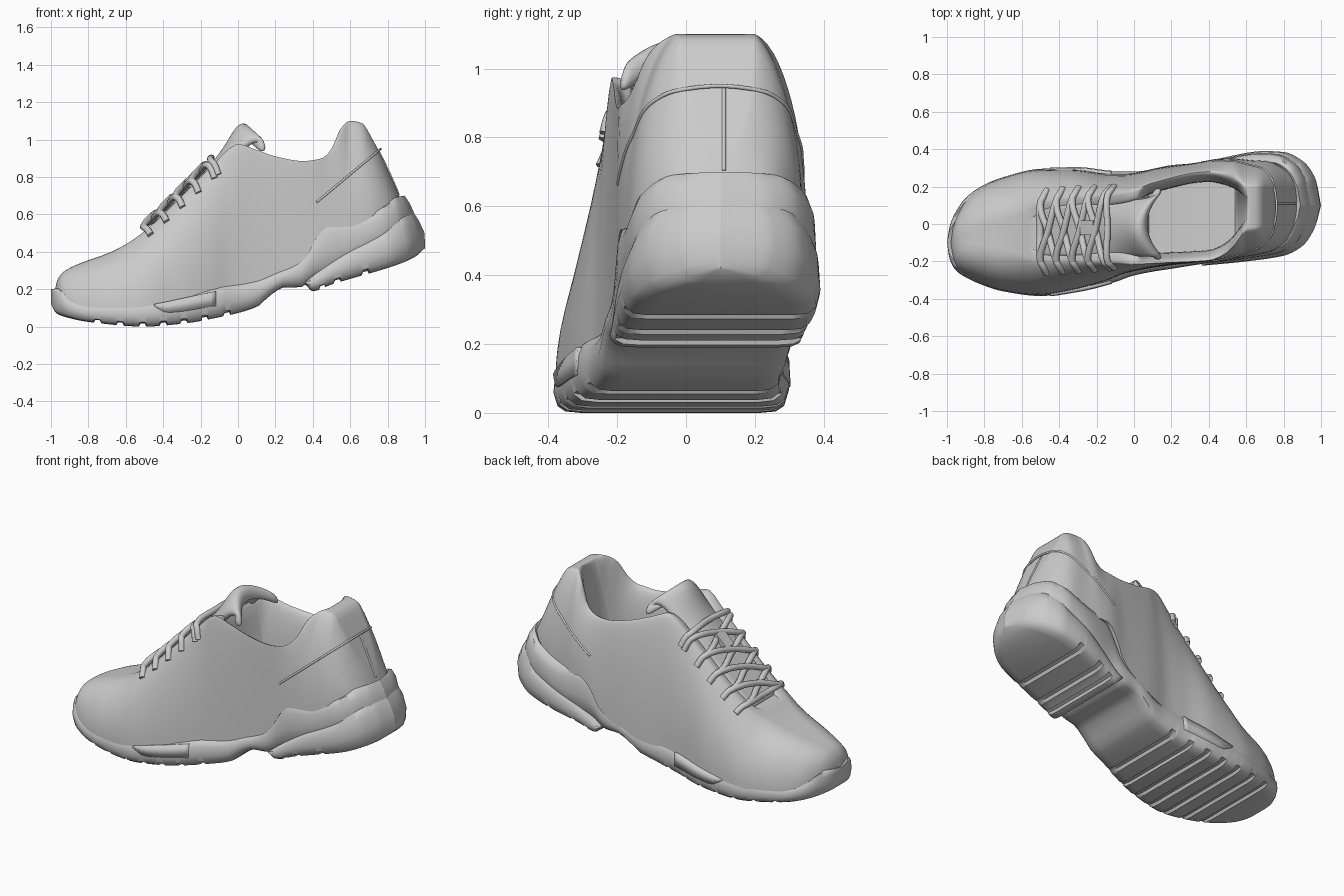
import bpy, bmesh, math
from mathutils import Vector

if "Cube" in bpy.data.objects:
    bpy.data.objects.remove(bpy.data.objects["Cube"])


def curve(*pts):
    """Monotone cubic interpolation through (x, value) points."""
    xs, ys = [p[0] for p in pts], [p[1] for p in pts]
    d = [(ys[i+1]-ys[i])/(xs[i+1]-xs[i]) for i in range(len(xs)-1)]
    m = [d[0]] + [0 if a*b <= 0 else 2*a*b/(a+b) for a, b in zip(d, d[1:])] + [d[-1]]

    def f(x):
        x = min(max(x, xs[0]), xs[-1])
        i = max(k for k in range(len(d)) if xs[k] <= x)
        h = xs[i+1]-xs[i]
        t = (x-xs[i])/h
        return (ys[i]*(1+2*t)*(1-t)**2 + h*m[i]*t*(1-t)**2
                + ys[i+1]*t*t*(3-2*t) + h*m[i+1]*t*t*(t-1))
    return f


def make(name, verts, faces, angle=40):
    bm = bmesh.new()
    vs = [bm.verts.new(v) for v in verts]
    for f in faces:
        bm.faces.new([vs[i] for i in f])
    bmesh.ops.remove_doubles(bm, verts=bm.verts, dist=0.0004)
    bmesh.ops.recalc_face_normals(bm, faces=bm.faces)
    me = bpy.data.meshes.new(name)
    bm.to_mesh(me)
    bm.free()
    me.shade_smooth()
    me.set_sharp_from_angle(angle=math.radians(angle))
    ob = bpy.data.objects.new(name, me)
    bpy.context.collection.objects.link(ob)
    return ob


def grid_faces(rows, cols, wrap=False):
    return [(r*cols+c, r*cols+(c+1) % cols, (r+1)*cols+(c+1) % cols, (r+1)*cols+c)
            for r in range(rows-1) for c in range(cols if wrap else cols-1)]


def loft(name, rings, angle=40):
    n = len(rings[0])
    faces = grid_faces(len(rings), n, True)
    faces += [tuple(range(n)), tuple(range((len(rings)-1)*n, len(rings)*n))]
    return make(name, [p for r in rings for p in r], faces, angle)


def tube(name, pts, radius):
    cu = bpy.data.curves.new(name, 'CURVE')
    cu.dimensions = '3D'
    cu.bevel_depth, cu.bevel_resolution, cu.resolution_u = radius, 3, 8
    cu.use_fill_caps = True
    sp = cu.splines.new('BEZIER')
    sp.bezier_points.add(len(pts)-1)
    for b, p in zip(sp.bezier_points, pts):
        b.co = p
        b.handle_left_type = b.handle_right_type = 'AUTO'
    ob = bpy.data.objects.new(name, cu)
    bpy.context.collection.objects.link(ob)


def stations(a, b, n, extra=()):
    xs = [(a+b)/2-(b-a)/2*math.cos(math.pi*i/n) for i in range(n+1)]
    return sorted(xs+list(extra))


# plan outline of the sole
plan_l = curve((-1, -.1), (-.985, -.19), (-.95, -.25), (-.9, -.285), (-.8, -.33), (-.7, -.36),
               (-.5, -.385), (-.3, -.36), (-.1, -.31), (0, -.275), (.2, -.24), (.6, -.2),
               (.8, -.17), (.9, -.12), (.97, -.02), (1, .1))
plan_r = curve((-1, -.1), (-.985, -.01), (-.95, .07), (-.9, .14), (-.8, .21), (-.7, .25),
               (-.5, .295), (-.3, .3), (-.1, .28), (0, .28), (.2, .315), (.4, .34), (.7, .39),
               (.8, .385), (.9, .34), (.97, .25), (1, .1))


def plan(x, scale=1.0):
    l, r = plan_l(x), plan_r(x)
    c, h = (l+r)/2, (r-l)/2*scale
    return c-h, c+h


# sole cross-section: inset from the side, height fraction; last two form the hidden trough
SIDE = [(.08, 0), (.035, .03), (.012, .14), (0, .42), (.004, .75), (.02, .94), (.045, 1),
        (.065, .9), (.11, .65)]


def sole(name, a, b, bottom, top, outline, grooves, lean):
    edges = [g+e for g in grooves for e in (-.02, -.012, .012, .02)]
    rings = []
    for x in stations(a, b, 90, edges):
        cut = .016 if any(abs(x-g) < .0125 for g in grooves) else 0
        (l, r), zb, zt = outline(x), bottom(x), top(x)
        k = min(1, (r-l)/.3)
        flat = min(1, (b-x)/.2, (x-a)/.1)
        back = max(0, (x-.4)/(b-.4))**3*lean
        right, left = [], []
        for n, (i, f) in enumerate(SIDE):
            f = 1-(1-f)*flat if n > 6 else f
            z = zb+(zt-zb)*f+(cut if n < 2 else cut*.3 if n == 2 else 0)
            xx = x-back*max(0, (f-.3)/.7)**1.6
            right.append(Vector((xx, r-i*k, z)))
            left.append(Vector((xx, l+i*k, z)))
        rings.append(right+left[::-1])
    loft(name, rings, 45)


# midsole with forefoot tread
mid_top = curve((-1, .2), (-.96, .205), (-.9, .155), (-.8, .125), (-.6, .13), (-.3, .165),
                (-.1, .215), (.1, .25), (.2, .29), (.3, .34), (.37, .41), (.41, .5), (.48, .57),
                (.6, .575), (.8, .65), (.88, .69), (.95, .7))
mid_bot = curve((-1, .12), (-.97, .07), (-.9, .045), (-.8, .025), (-.5, 0), (-.3, .015),
                (-.1, .05), (.1, .105), (.17, .165), (.25, .21), (.33, .21), (.4, .25),
                (.6, .33), (.95, .52))


def mid_plan(x):
    return plan(x+.05*max(0, (x-.3)/.65), .96 if x > .41 else 1-.04*max(0, (x-.2)/.21))


sole('midsole', -1, .95, mid_bot, mid_top, mid_plan,
     [-.75, -.63, -.51, -.4, -.29, -.18, -.06], .06)

# heel pod with tread
pod_bot = curve((.36, .225), (.4, .19), (.5, .225), (.6, .255), (.85, .33), (.95, .375), (1, .42))
pod_top = curve((.36, .24), (.42, .29), (.6, .41), (.8, .51), (.93, .6), (1, .62))
sole('heel_pod', .36, 1, pod_bot, pod_top, plan, [.45, .53, .68], .07)

# raised wedge panels on both forefoot sidewalls
for s, tag in ((0, 'outer'), (1, 'inner')):
    lo = curve((-.45, .11), (-.38, .075), (-.12, .11))
    hi = curve((-.45, .118), (-.12, .19))
    pts = []
    for i in range(13):
        x = -.45+.33*i/12
        y = plan(x)[s]
        inward = 1 if s == 0 else -1
        pts += [(x, y+inward*.008, lo(x)), (x, y+inward*.012, hi(x))]
    ob = make('sole_wedge_'+tag, pts, grid_faces(13, 2))
    so = ob.modifiers.new('thickness', 'SOLIDIFY')
    so.thickness, so.offset = .024, 0

# upper: rim height, rim edges, opening and inner floor
rim_z = curve((-.98, .19), (-.965, .25), (-.93, .295), (-.8, .355), (-.7, .39), (-.6, .44),
              (-.5, .51), (-.4, .6), (-.3, .7), (-.2, .8), (-.1, .9), (-.05, .95), (0, .975),
              (.1, .945), (.2, .91), (.35, .885), (.45, .9), (.5, .95), (.55, 1.06), (.6, 1.1),
              (.66, 1.09), (.72, 1.0), (.8, .84), (.85, .73), (.89, .62))
rim_l = curve((-.98, -.1), (-.8, -.12), (-.6, -.17), (-.5, -.2), (-.3, -.2), (-.1, -.205),
              (0, -.215), (.1, -.21), (.4, -.195), (.5, -.15), (.56, -.08), (.6, -.03),
              (.66, -.02), (.75, .0), (.89, .1))
rim_r = curve((-.98, -.1), (-.8, 0), (-.6, .06), (-.5, .11), (-.3, .14), (-.1, .16), (0, .18),
              (.1, .22), (.4, .28), (.5, .26), (.56, .23), (.6, .2), (.66, .2), (.75, .19),
              (.89, .11))
opening = curve((-.98, 0), (.02, 0), (.08, 1), (.54, 1), (.61, 0), (.89, 0))
throat = curve((-.98, 0), (-.54, 0), (-.49, .03), (0, .03), (.05, 0), (.89, 0))
floor = curve((-.98, .6), (.1, .6), (.3, .65), (.5, .68), (.89, .7))
slope = curve((-.98, .85), (-.75, .95), (-.5, 1.3), (.89, 1.4))
trim_r = curve((-.98, 0), (.4, 0), (.65, .035), (.8, .03), (.89, 0))
fit = curve((-.98, .99), (-.6, .985), (0, .96), (.89, .95))


def base_z(x):
    return mid_top(x)-.04 if x > -.9 else min(mid_top(x)-.04, rim_z(x)-.02)


def wall(x, s, a):
    """Point on the outer wall: angle 0 at the sole, 90 at the rim."""
    a = math.radians(a)
    yb = plan((x+.98)/1.87*2-1, fit(x))[s]-s*trim_r(x)
    yt = (rim_l, rim_r)[s](x)
    z0 = min(base_z(x), rim_z(x)-.01)
    return Vector((x, yt+(yb-yt)*max(0, math.cos(a))**slope(x), z0+(rim_z(x)-z0)*math.sin(a)))


def upper_ring(x):
    b = opening(x)
    zt = rim_z(x)
    zf = (zt-throat(x))*(1-b)+floor(x)*b
    half = []
    for s in (0, 1):
        side = [wall(x, s, 90*i/14) for i in range(15)]
        w = min(.055, (rim_r(x)-rim_l(x))*.3)*(-1 if s else 1)
        for i in range(1, 10):
            a = math.pi/2*i/9
            side.append(Vector((x, side[14].y+w*math.sin(a), zf+(zt-zf)*max(0, math.cos(a)))))
        half.append(side)
    return half[0]+half[1][::-1]


loft('upper', [upper_ring(x) for x in stations(-.98, .89, 90, [.01+i*.01 for i in range(8)] +
                                               [.53+i*.01 for i in range(10)])], 60)

# heel counter edge running over the back, and back seam
sides = []
for s in (0, 1):
    pts = []
    for i in range(12):
        x = .42+.325*i/11
        f = (.665+.27*i/11-base_z(x))/(rim_z(x)-base_z(x))
        pts.append(wall(x, s, math.degrees(math.asin(min(1, f)))))
    sides.append(pts)
tube('counter_edge', sides[0]+sides[1][::-1], .006)
tube('heel_seam', [(x, .11, rim_z(x)-.001) for x in (.75, .78, .82, .86)], .006)

# padded tongue
path = [(-.52, .475), (-.4, .59), (-.28, .71), (-.16, .835), (-.08, .94), (-.03, 1.03),
        (.01, 1.08), (.06, 1.07), (.08, .99)]
pts = []
for i, (x, z) in enumerate(path):
    k = min(1, max(0, (i-2)/4))
    c, h = (rim_l(x)+rim_r(x))/2, (rim_r(x)-rim_l(x))/2*.86
    for j in range(9):
        v = j/4-1
        pts.append((x+.09*k*v*v, c+h*v, z+.014-.08*k*v*v))
tongue = make('tongue', pts, grid_faces(len(path), 9), 180)
so = tongue.modifiers.new('padding', 'SOLIDIFY')
so.thickness = .05
so.offset = -1 if sum(p.normal.z for p in tongue.data.polygons) > 0 else 1
sub = tongue.modifiers.new('smooth', 'SUBSURF')
sub.levels = sub.render_levels = 2

# crossed laces between eyelet rows
rows = [-.49, -.405, -.32, -.235, -.15]
up = Vector((-.01, 0, .012))


def lace(name, xa, xb, s, lift):
    a, b = wall(xa, s, 90), wall(xb, 1-s, 90)
    mid = (a+b)/2+Vector((-.012, 0, .012+lift))
    tube(name, [wall(xa+.025, s, 62), wall(xa+.01, s, 76)+up*.6, a+up, mid,
                b+up, wall(xb+.01, 1-s, 76)+up*.6, wall(xb+.025, 1-s, 62)], .018)


lace('lace_bar_bottom', rows[0], rows[0], 0, 0)
lace('lace_bar_top', rows[-1]+.02, rows[-1]+.02, 0, .02)
for i in range(4):
    lace(f'lace_over_{i}', rows[i], rows[i+1], 0, .022)
    lace(f'lace_under_{i}', rows[i], rows[i+1], 1, 0)

# lace loop on the tongue
bpy.ops.mesh.primitive_cube_add(size=1, location=(-.245, -.02, .805), rotation=(0, -math.pi/4, 0))
loop = bpy.context.object
loop.name = 'lace_loop'
loop.scale = (.1, .075, .025)
loop.modifiers.new('soft', 'BEVEL').width = .006
